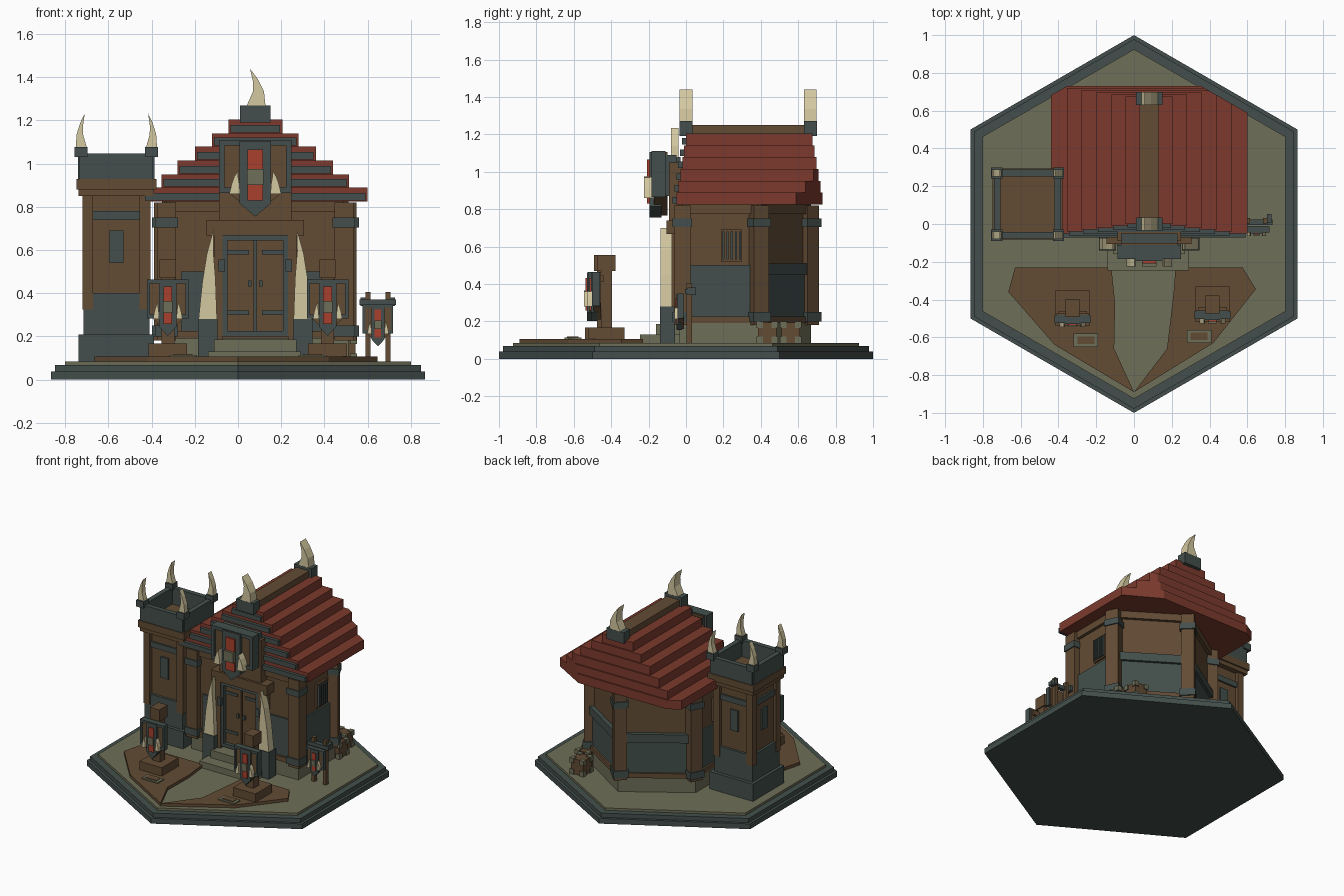
import bpy, bmesh, math
from mathutils import Vector

if "Cube" in bpy.data.objects:
    bpy.data.objects.remove(bpy.data.objects["Cube"])


def material(name, rgb):
    m = bpy.data.materials.new(name)
    m.diffuse_color = [((c / 255 + 0.055) / 1.055) ** 2.4 for c in rgb] + [1]
    m.use_nodes = True
    m.node_tree.nodes["Principled BSDF"].inputs["Base Color"].default_value = m.diffuse_color
    return m


SLATE = material("slate", (67, 79, 76))
OLIVE = material("olive_stone", (110, 110, 88))
BROWN = material("timber", (98, 75, 52))
ROOF = material("roof_red", (124, 58, 45))
RED = material("banner_red", (168, 64, 44))
IVORY = material("ivory", (212, 200, 160))
C = 0.08  # centre line of the house


def prism(name, pts, a, b, mat, axis="z"):
    """Extrude a flat outline from a to b along z (xy outline) or y (xz outline)."""
    put = (lambda p, h: (p[0], p[1], h)) if axis == "z" else (lambda p, h: (p[0], h, p[1]))
    bm = bmesh.new()
    lo = [bm.verts.new(put(p, a)) for p in pts]
    hi = [bm.verts.new(put(p, b)) for p in pts]
    bm.faces.new(lo)
    bm.faces.new(hi)
    for i in range(len(pts)):
        j = (i + 1) % len(pts)
        bm.faces.new((lo[i], lo[j], hi[j], hi[i]))
    bmesh.ops.recalc_face_normals(bm, faces=bm.faces)
    me = bpy.data.meshes.new(name)
    bm.to_mesh(me)
    bm.free()
    me.materials.append(mat)
    ob = bpy.data.objects.new(name, me)
    bpy.context.collection.objects.link(ob)
    return ob


def box(name, x0, x1, y0, y1, z0, z1, mat):
    return prism(name, [(x0, y0), (x1, y0), (x1, y1), (x0, y1)], z0, z1, mat)


def cbox(name, x, y, wx, wy, z0, z1, mat):
    return box(name, x - wx / 2, x + wx / 2, y - wy / 2, y + wy / 2, z0, z1, mat)


def hexagon(r):
    return [(r * math.sin(k * math.pi / 3), r * math.cos(k * math.pi / 3)) for k in range(6)]


HORN = [(-.5, 0), (.5, 0), (.42, .38), (.08, .72), (-.33, 1), (-.16, .62), (-.18, .36)]
TUSK = [(-.5, 0), (.5, 0), (.42, .45), (.3, .75), (.33, 1), (-.05, .72), (-.3, .4)]


def horn(name, x, z, w, h, y0, y1, side=1, shape=HORN):
    prism(name, [(x + side * w * px, z + h * pz) for px, pz in shape], y0, y1, IVORY, "y")


def banner(name, x, y, z, sx, sz):
    """Hanging sign with its back at y: board, rim, shield, cloth strip and tusks."""
    def part(n, pts, d0, d1, mat):
        prism(name + n, [(x + px * sx, z + pz * sz) for px, pz in pts], y - d0 * sx, y - d1 * sx, mat, "y")

    def rect(w, z0, z1):
        return [(-w, z0), (w, z0), (w, z1), (-w, z1)]
    part("_board", [(-.15, .12), (.15, .12), (.15, -.1), (.06, -.17), (0, -.22), (-.06, -.17), (-.15, -.1)],
         0, .07, BROWN)
    for z0, z1 in ((.1, .125), (-.12, -.095)):
        part("_rail", rect(.168, z0, z1), .01, .085, SLATE)
    for s in (-1, 1):
        part("_stile", [(s * a, b) for a, b in rect(.0125, -.12, .125)] and
             [(s * .143, -.12), (s * .168, -.12), (s * .168, .125), (s * .143, .125)], .01, .085, SLATE)
    part("_shield", [(-.072, .12), (.072, .12), (.072, -.17), (0, -.23), (-.072, -.17)], .03, .095, SLATE)
    part("_cloth", rect(.036, -.155, .08), .09, .108, RED)
    part("_boss", rect(.038, -.085, -.01), .1, .125, OLIVE)
    for s in (-1, 1):
        horn(name + "_tusk", x + s * .095 * sx, z - .125 * sz, .05 * sx, .11 * sz,
             y - .07 * sx, y - .125 * sx, -s, TUSK)


# Hexagonal ground slab
prism("base_lower", hexagon(1.0), 0, .038, SLATE)
prism("base_middle", hexagon(.978), .038, .068, SLATE)
prism("base_top", hexagon(.925), .068, .085, OLIVE)

# Dirt yards either side of the path
prism("dirt_left", [(-.63, -.23), (-.665, -.36), (-.42, -.64), (0, -.89), (-.105, -.66), (-.1, -.42), (-.12, -.23)],
      .08, .106, BROWN)
prism("dirt_right", [(.575, -.23), (.645, -.345), (.42, -.63), (0, -.89), (.175, -.66), (.21, -.36), (.22, -.23)],
      .08, .106, BROWN)

# House: five-sided plan with a point at the back
plan = [(C - .41, -.02), (C + .41, -.02), (C + .41, .385), (C, .65), (C - .41, .385)]
prism("house_wall", plan, .18, .83, BROWN)
mid = Vector((C, .3))
prism("foundation", [mid + (Vector(p) - mid) * 1.05 for p in plan], .085, .19, OLIVE)


def wall_strip(name, i, t0, t1, z0, z1, out, mat):
    p, q = Vector(plan[i]), Vector(plan[(i + 1) % 5])
    d = q - p
    n = Vector((d.y, -d.x)).normalized()
    a, b = p + d * t0, p + d * t1
    prism(name, [a - n * .01, b - n * .01, b + n * out, a + n * out], z0, z1, mat)


for i in range(5):
    wall_strip("wall_panel", i, .08, .92, .19, .5, .012, SLATE)
    wall_strip("sill_beam", i, .05, .95, .19, .225, .025, BROWN)
    wall_strip("top_beam", i, .0, 1, .775, .825, .022, BROWN)
for i in (2, 3):
    wall_strip("wall_band", i, .05, .95, .45, .51, .03, SLATE)
for i in (1, 4):
    wall_strip("window_hole", i, .51, .79, .52, .69, .014, BROWN)
    for k in range(5):
        t = .53 + k * .055
        wall_strip("window_bar", i, t, t + .028, .53, .68, .028, SLATE)

# Corner posts with iron bands
for k, (x, y) in enumerate(plan):
    a = math.radians((0, 0, 25, 45, -25)[k])

    def post(name, w, z0, z1, mat):
        pts = [(math.sqrt(.5) * w * math.cos(a + math.pi * (.25 + j / 2)) + x,
                math.sqrt(.5) * w * math.sin(a + math.pi * (.25 + j / 2)) + y) for j in range(4)]
        prism(name, pts, z0, z1, mat)
    post("corner_post", .088, .18, .82, BROWN)
    post("post_band_top", .104, .705, .75, SLATE)
    post("post_band_bottom", .104, .2, .25, SLATE)

# Stepped roof, rear corners trimmed parallel to the slab
halves = (.52, .435, .36, .28, .2, .125)
levels = (.825, .89, .95, 1.015, 1.08, 1.14, 1.205)
for k, w in enumerate(halves):
    y0, y1, z0, z1 = -.05 + .01 * k, .73 - .011 * k, levels[k], levels[k + 1]
    pts = [(C - w, y0), (C + w, y0)]
    for s in (1, -1):
        x = C + s * w
        cut = .935 - .577 * abs(x)
        edge = [(x, min(cut, y1))]
        if cut < y1:
            edge.append((s * (.935 - y1) / .577, y1))
        pts += edge if s == 1 else edge[::-1]
    prism("roof_step", pts, z0, z1, ROOF)
    box("gable_trim", C - w + .01, C + w - .01, y0 - .022, y0 + .01, z0 + .005, z0 + .04, SLATE)
box("ridge_beam", C - .052, C + .052, -.02, .68, 1.2, 1.25, BROWN)
for y in (.0, .665):
    cbox("ridge_cap", C, y, .14, .07, 1.19, 1.27, SLATE)
    horn("ridge_horn", C + .004, 1.27, .086, .17, y - .034, y + .034)

# Portal with double door
for s in (-1, 1):
    cbox("portal_post", C + s * .172, -.05, .04, .1, .18, .67, BROWN)
    cbox("door_frame_side", C + s * .141, -.06, .024, .07, .215, .665, SLATE)
    cbox("door_leaf", C + s * .067, -.045, .122, .05, .225, .65, BROWN)
    cbox("door_handle", C + s * .025, -.075, .016, .02, .43, .46, SLATE)
    for z in (.3, .58):
        cbox("door_hinge", C + s * .08, -.07, .1, .015, z, z + .02, SLATE)
    cbox("wall_lamp", C + s * .155, -.09, .03, .05, .5, .555, SLATE)
    cbox("tusk_block", C + s * .22, -.1, .092, .08, .085, .28, SLATE)
    horn("portal_tusk", C + s * .22, .28, .085, .42, -.135, -.075, -s, TUSK)
cbox("door_back", C, -.03, .3, .04, .2, .66, SLATE)
cbox("door_frame_top", C, -.06, .305, .07, .645, .668, SLATE)
cbox("door_frame_bottom", C, -.06, .305, .07, .2, .225, SLATE)
cbox("lintel", C, -.055, .45, .1, .668, .74, BROWN)
cbox("gable_block", C, -.05, .335, .08, .74, 1.05, BROWN)
cbox("gable_plate", C, -.08, .3, .06, .87, 1.09, SLATE)
box("step_lower", -.14, .29, -.245, 0, .085, .13, OLIVE)
box("step_upper", -.11, .27, -.16, 0, .13, .185, OLIVE)
banner("gable_sign", C, -.1, .985, 1, 1)

# Watch tower
TX, TY = -.563, .105
cbox("tower_foot", TX, TY, .35, .36, .085, .21, SLATE)
cbox("tower_lower", TX, TY, .305, .31, .21, .4, SLATE)
cbox("tower_body", TX, TY, .27, .275, .4, .86, BROWN)
cbox("tower_collar", TX, TY, .35, .355, .85, .895, BROWN)
cbox("tower_deck", TX, TY, .37, .375, .88, .93, BROWN)
for sx, sy in ((1, 0), (-1, 0), (0, 1), (0, -1)):
    ax, ay = abs(sx), abs(sy)
    cbox("parapet", TX + sx * .16, TY + sy * .165, .035 * ax + .34 * ay, .035 * ay + .34 * ax, .93, 1.048, SLATE)
    cbox("tower_slit", TX + sx * .137, TY + sy * .14, .02 * ax + .064 * ay, .02 * ay + .064 * ax, .54, .69, SLATE)
    cbox("tower_band", TX + sx * .138, TY + sy * .14, .02 * ax + .23 * ay, .02 * ay + .23 * ax, .74, .78, SLATE)
for sx in (-1, 1):
    for sy in (-1, 1):
        x, y = TX + sx * .133, TY + sy * .136
        cbox("tower_post", x, y, .05, .05, .325, .86, BROWN)
        x, y = TX + sx * .163, TY + sy * .165
        cbox("parapet_corner", x, y, .06, .06, 1.03, 1.078, SLATE)
        horn("tower_horn", x - sx * .0, 1.078, .05, .155, y - .019, y + .019, sx)

# Free-standing banners in the yard
for x, y in ((-.325, -.445), (.415, -.425)):
    cbox("stand_foot", x, y, .18, .19, .09, .167, BROWN)
    cbox("stand_post", x, y, .06, .06, .16, .48, BROWN)
    cbox("stand_head", x, y, .075, .095, .47, .555, BROWN)
    cbox("stand_bar", x, y - .03, .15, .03, .41, .445, BROWN)
    banner("stand_sign", x, y - .03, .372, .57, .74)
    s = 1 if x < 0 else -1
    cbox("yard_plate", x + s * .07, y - .17, .13, .07, .1, .114, OLIVE)
    cbox("yard_plate_inset", x + s * .07, y - .17, .09, .04, .11, .118, BROWN)

# Side rack with hanging banner
for x in (.602, .695):
    cbox("rack_post", x, .018, .024, .03, .085, .405, BROWN)
cbox("rack_bar", .647, .01, .17, .03, .345, .372, SLATE)
for x in (.58, .715):
    cbox("rack_bar_end", x, .03, .024, .045, .34, .38, SLATE)
banner("rack_sign", .648, -.01, .28, .42, .55)

# Crates with corner posts beside the rear wall
for x, y in ((.495, .435), (.45, .56)):
    cbox("crate", x, y, .098, .098, .085, .195, BROWN)
    for sx in (-1, 1):
        for sy in (-1, 1):
            cbox("crate_corner", x + sx * .04, y + sy * .04, .034, .034, .085, .12, OLIVE)
            cbox("crate_corner", x + sx * .04, y + sy * .04, .034, .034, .165, .2, OLIVE)
